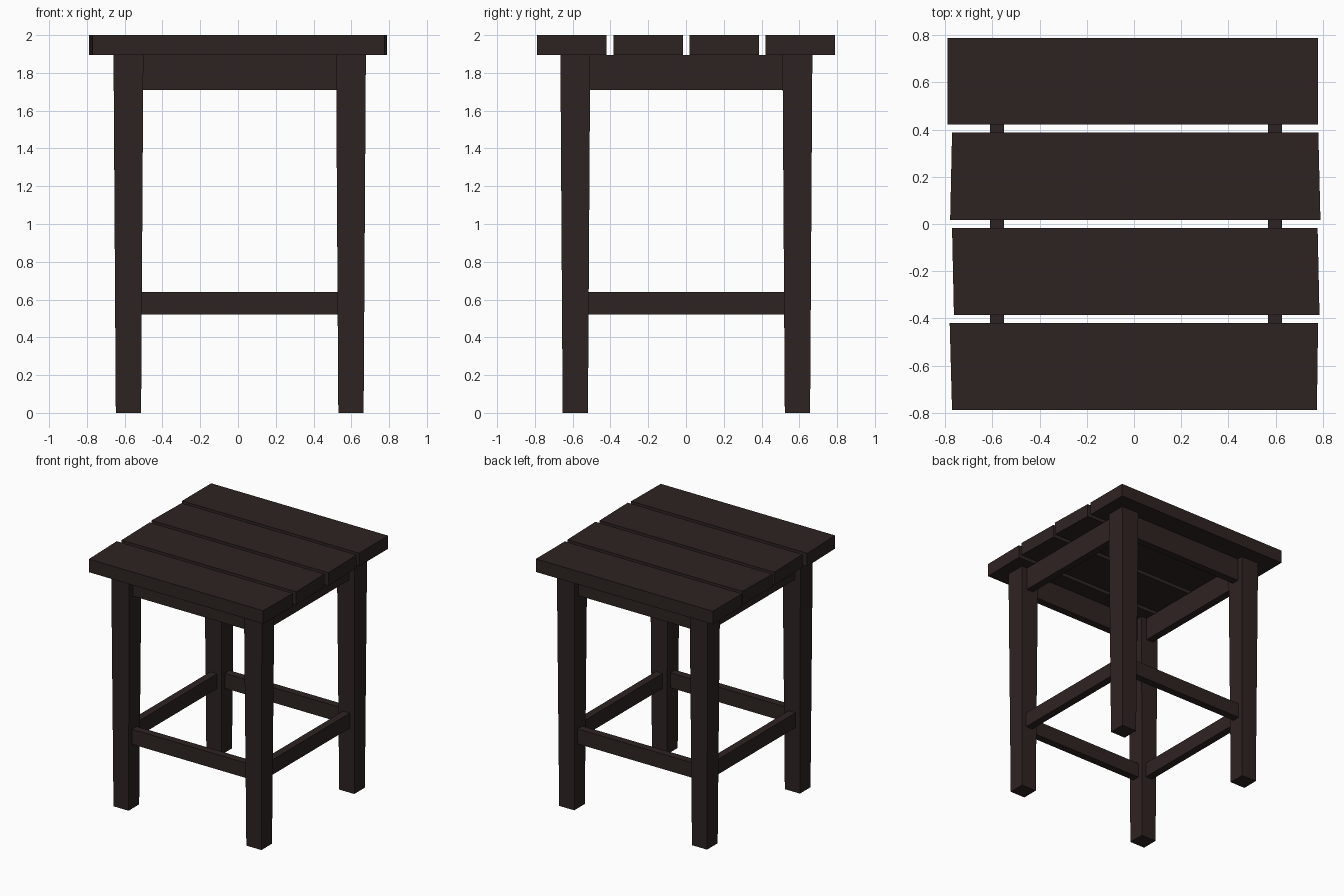
import bpy

if "Cube" in bpy.data.objects:
    bpy.data.objects.remove(bpy.data.objects["Cube"])

wood = bpy.data.materials.new("dark brown wood")
wood.diffuse_color = (0.027, 0.017, 0.016, 1)
wood.use_nodes = True
wood.node_tree.nodes["Principled BSDF"].inputs["Base Color"].default_value = wood.diffuse_color


def prism(name, bottom, top, z0, z1):
    """Solid between two counter-clockwise quads at heights z0 and z1."""
    verts = [(x, y, z0) for x, y in bottom] + [(x, y, z1) for x, y in top]
    faces = [(3, 2, 1, 0), (4, 5, 6, 7)]
    faces += [(i, (i + 1) % 4, (i + 1) % 4 + 4, i + 4) for i in range(4)]
    mesh = bpy.data.meshes.new(name)
    mesh.from_pydata(verts, [], faces)
    mesh.materials.append(wood)
    obj = bpy.data.objects.new(name, mesh)
    bpy.context.collection.objects.link(obj)
    return obj


def rect(cx, cy, w, d):
    return [(cx - w / 2, cy - d / 2), (cx + w / 2, cy - d / 2),
            (cx + w / 2, cy + d / 2), (cx - w / 2, cy + d / 2)]


def box(name, cx, cy, w, d, z0, z1):
    r = rect(cx, cy, w, d)
    return prism(name, r, r, z0, z1)


SEAT_Z = 1.895
LEG_X = {"left": -0.58, "right": 0.598}
LEG_Y = {"front": -0.586, "back": 0.59}
MID_X = sum(LEG_X.values()) / 2
MID_Y = sum(LEG_Y.values()) / 2
SPAN = 1.06  # rail length, ends sunk into the legs

# Tapered legs
for sx, x in LEG_X.items():
    for sy, y in LEG_Y.items():
        prism(f"{sy}_{sx}_leg", rect(x, y, 0.134, 0.134),
              rect(x, y, 0.158, 0.158), 0, SEAT_Z)

# Aprons under the seat and stretchers near the floor
for part, z0, z1 in (("apron", 1.71, SEAT_Z), ("stretcher", 0.52, 0.64)):
    for side, y in LEG_Y.items():
        box(f"{side}_{part}", MID_X, y, SPAN, 0.06, z0, z1)
    for side, x in LEG_X.items():
        box(f"{side}_{part}", x, MID_Y, 0.06, SPAN, z0, z1)

# Seat planks, slightly uneven: y0, y1, front-left, front-right, back-right, back-left x
planks = [
    (-0.788, -0.420, -0.771, 0.775, 0.780, -0.781),
    (-0.385, -0.017, -0.763, 0.786, 0.778, -0.771),
    (0.018, 0.387, -0.779, 0.790, 0.781, -0.771),
    (0.421, 0.789, -0.790, 0.779, 0.779, -0.790),
]
for i, (y0, y1, fl, fr, br, bl) in enumerate(planks, 1):
    quad = [(fl, y0), (fr, y0), (br, y1), (bl, y1)]
    prism(f"seat_plank_{i}", quad, quad, SEAT_Z, 2.0)
